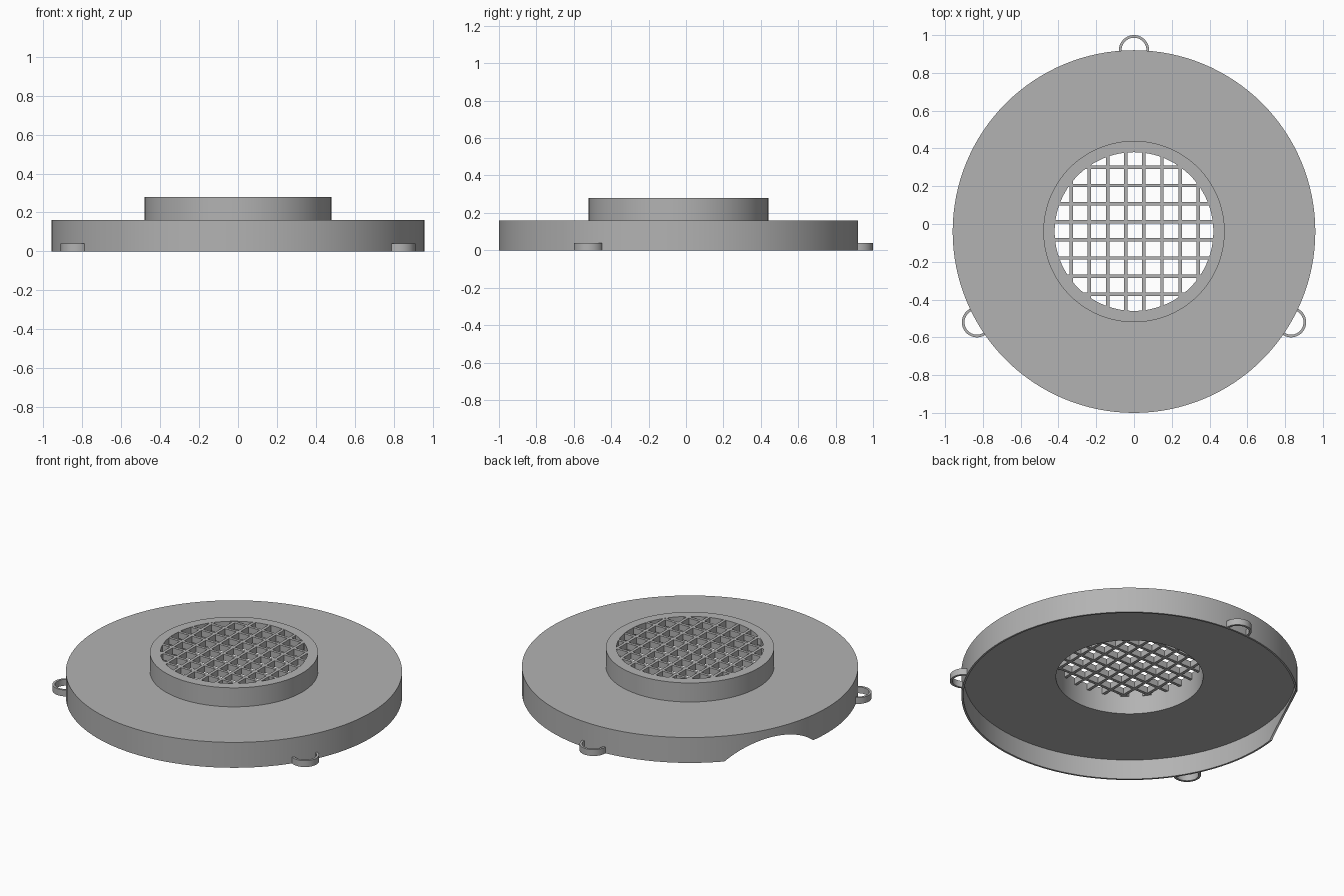
import bpy, bmesh, math
from mathutils import Matrix, Vector

CENTRE = Vector((0, -0.04, 0))
R = 0.96            # cover radius
SEGMENTS = 128

cube = bpy.data.objects.get("Cube")
if cube:
    bpy.data.objects.remove(cube, do_unlink=True)

grey = bpy.data.materials.new("grey_plastic")
grey.use_nodes = True
colour = (0.45, 0.45, 0.45, 1)
grey.diffuse_color = colour
grey.node_tree.nodes["Principled BSDF"].inputs["Base Color"].default_value = colour


def make(name, bm):
    bmesh.ops.recalc_face_normals(bm, faces=bm.faces)
    mesh = bpy.data.meshes.new(name)
    bm.to_mesh(mesh)
    bm.free()
    mesh.materials.append(grey)
    obj = bpy.data.objects.new(name, mesh)
    obj.location = CENTRE
    bpy.context.collection.objects.link(obj)
    return obj


def select(obj):
    bpy.ops.object.select_all(action='DESELECT')
    obj.select_set(True)
    bpy.context.view_layer.objects.active = obj


def smooth(obj):
    select(obj)
    bpy.ops.object.shade_smooth_by_angle(angle=math.radians(30))


def sweep(profile, start, end, steps, closed):
    """Revolve a closed (radius, height) profile around z."""
    bm = bmesh.new()
    rings = []
    for i in range(steps if closed else steps + 1):
        a = start + (end - start) * i / steps
        rings.append([bm.verts.new((r * math.cos(a), r * math.sin(a), z)) for r, z in profile])
    n = len(profile)
    for i in range(steps):
        a, b = rings[i], rings[(i + 1) % len(rings)]
        for j in range(n):
            k = (j + 1) % n
            bm.faces.new((a[j], b[j], b[k], a[k]))
    if not closed:
        bm.faces.new(rings[0])
        bm.faces.new(rings[-1])
    return bm


# Hollow cover with raised collar, open underneath
profile = [(R - 0.012, 0), (R, 0), (R, 0.16), (0.48, 0.16),
           (0.48, 0.28), (0.42, 0.28), (0.42, 0.125), (R - 0.012, 0.125)]
cover = make("cover", sweep(profile, 0, math.tau, SEGMENTS, True))

# Arched notch through the side wall
notch_angle = math.radians(154.5)
notch_radius, notch_top = 0.45, 0.107
bm = bmesh.new()
bmesh.ops.create_cone(bm, cap_ends=True, segments=SEGMENTS, radius1=notch_radius,
                      radius2=notch_radius, depth=0.3)
bm.transform(Matrix.Rotation(notch_angle, 4, 'Z')
             @ Matrix.Translation((R, 0, notch_top - notch_radius))
             @ Matrix.Rotation(math.pi / 2, 4, 'Y'))
cutter = make("notch_cutter", bm)
cutter.hide_render = True
mod = cover.modifiers.new("notch", 'BOOLEAN')
mod.operation = 'DIFFERENCE'
mod.solver = 'EXACT'
mod.object = cutter
select(cover)
bpy.ops.object.modifier_apply(modifier=mod.name)
bpy.data.objects.remove(cutter, do_unlink=True)
smooth(cover)

# Grille of crossed bars, ends buried in the collar wall
bm = bmesh.new()
bar, pitch, depth = 0.018, 0.096, 0.04
for i in range(8):
    c = 0.004 + (i - 3.5) * pitch
    half = math.sqrt(0.425 ** 2 - (abs(c) - bar / 2) ** 2)
    for turned in (False, True):
        size = (2 * half, bar, depth) if turned else (bar, 2 * half, depth)
        spot = (0, c, 0.259) if turned else (c, 0, 0.259)
        bmesh.ops.create_cube(bm, size=1, matrix=Matrix.Translation(spot)
                              @ Matrix.Diagonal((*size, 1)))
make("grille", bm)

# Three mounting loops around the rim
arc = math.radians(96)
loop_profile = [(0.066, 0), (0.08, 0), (0.08, 0.04), (0.066, 0.04)]
for name, degrees in (("back_loop", 90), ("right_loop", 210), ("left_loop", 330)):
    bm = sweep(loop_profile, -arc, arc, 32, False)
    bm.transform(Matrix.Rotation(math.radians(degrees), 4, 'Z')
                 @ Matrix.Translation((R, 0, 0)))
    smooth(make(name, bm))
